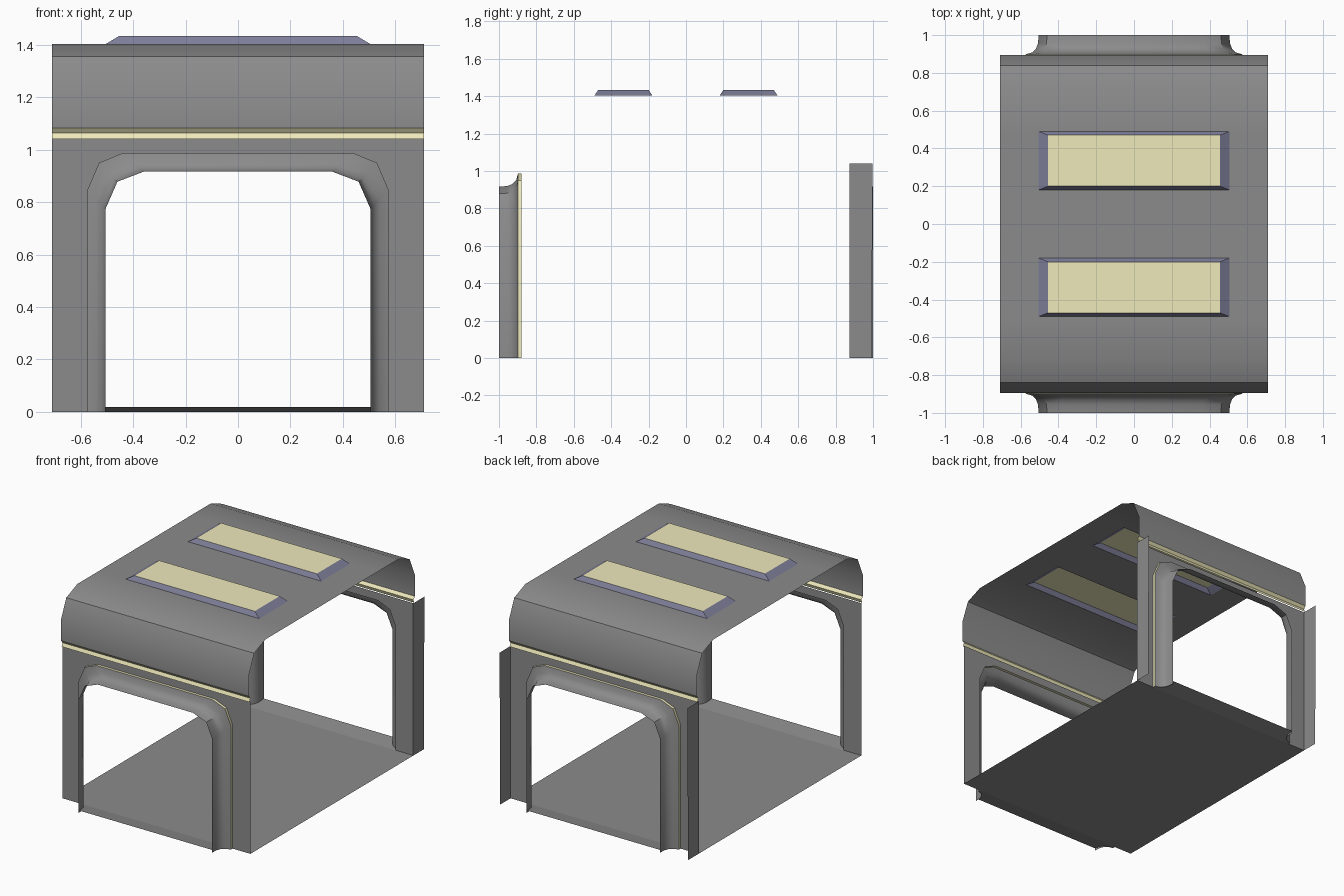
import bpy, bmesh
from mathutils import Vector

if "Cube" in bpy.data.objects:
    bpy.data.objects.remove(bpy.data.objects["Cube"])

W = 0.71                       # half width of the corridor section
CENTRE = Vector((0, 0, 0.7))


def material(name, rgb):
    m = bpy.data.materials.new(name)
    m.diffuse_color = (*rgb, 1)
    m.use_nodes = True
    m.node_tree.nodes["Principled BSDF"].inputs["Base Color"].default_value = m.diffuse_color
    return m


GREY = material("dark_grey", (0.26, 0.26, 0.26))
CREAM = material("cream_light", (0.86, 0.82, 0.5))
BLUE = material("blue_trim", (0.21, 0.21, 0.32))


def build(name, faces, mat=GREY):
    """Make an object from a list of polygons, normals facing out of the room."""
    bm = bmesh.new()
    for f in faces:
        bm.faces.new([bm.verts.new(p) for p in f])
    bmesh.ops.remove_doubles(bm, verts=bm.verts, dist=0.0005)
    bmesh.ops.recalc_face_normals(bm, faces=bm.faces)
    bm.normal_update()
    if sum(f.calc_area() * f.normal.dot(f.calc_center_median() - CENTRE) for f in bm.faces) < 0:
        bmesh.ops.reverse_faces(bm, faces=bm.faces)
    me = bpy.data.meshes.new(name)
    bm.to_mesh(me)
    bm.free()
    ob = bpy.data.objects.new(name, me)
    bpy.context.collection.objects.link(ob)
    me.materials.append(mat)
    bpy.ops.object.select_all(action='DESELECT')
    ob.select_set(True)
    bpy.context.view_layer.objects.active = ob
    bpy.ops.object.shade_smooth_by_angle(angle=0.55)
    return ob


def bridge(rings, closed=False):
    """Quads between consecutive point rows."""
    out = []
    for a, b in zip(rings, rings[1:]):
        n = len(a)
        for i in range(n if closed else n - 1):
            j = (i + 1) % n
            out.append([a[i], a[j], b[j], b[i]])
    return out


def band(profile, x=W):
    """Sweep a (y, z) profile along x."""
    return bridge([[(-x, y, z), (x, y, z)] for y, z in profile])


def arch(t, y):
    """Door outline; t = 0 wide at the wall, t = 1 narrow at the mouth."""
    wide = [(0.575, 0), (0.575, 0.845), (0.53, 0.95), (0.44, 0.987)]
    slim = [(0.505, 0), (0.505, 0.775), (0.46, 0.878), (0.36, 0.916)]
    half = [(a[0] + (b[0] - a[0]) * t, y, a[1] + (b[1] - a[1]) * t) for a, b in zip(wide, slim)]
    return half + [(-x, yy, z) for x, yy, z in reversed(half)]


# floor
build("floor", band([(-0.88, 0), (0.88, 0)]))

# roof shell with two skylight openings
side = [(0.895, 1.082), (0.895, 1.23), (0.84, 1.355), (0.72, 1.403)]
cuts = [0.49, 0.18]
prof = [(-y, z) for y, z in side] + [(-c, 1.403) for c in cuts]
prof += [(-y, z) for y, z in reversed(prof)]
xs = [-W, -0.505, 0.505, W]
roof = []
for (y0, z0), (y1, z1) in zip(prof, prof[1:]):
    hole = 0.18 < abs(y0 + y1) / 2 < 0.49
    for i in range(3):
        if not (hole and i == 1):
            roof.append([(xs[i], y0, z0), (xs[i + 1], y0, z0), (xs[i + 1], y1, z1), (xs[i], y1, z1)])
build("roof", roof)


def rect(x, y0, y1, z):
    return [(-x, y0, z), (x, y0, z), (x, y1, z), (-x, y1, z)]


for s, tag in ((-1, "front"), (1, "back")):
    # skylight: sloped trim and glowing panel
    top = rect(0.455, s * 0.20, s * 0.47, 1.433)
    build(tag + "_skylight_trim", bridge([rect(0.505, s * 0.18, s * 0.49, 1.403), top], True), BLUE)
    build(tag + "_skylight_panel", [top], CREAM)

    # wall around the doorway
    y = s * 0.88
    build(tag + "_wall", [arch(0, y) + [(-W, y, 0), (-W, y, 1.04), (W, y, 1.04), (W, y, 0)]])

    # light strip under the roof edge, tilted slightly upward
    build(tag + "_light_strip", band([(s * 0.89, 1.04), (y, 1.063), (s * 0.895, 1.082)]), CREAM)

    # thin light ring behind the flared door frame
    build(tag + "_door_light", bridge([arch(0, y), arch(0, s * 0.898)]), CREAM)
    flare = [(0, 0.898), (0.5, 0.908), (0.8, 0.928), (0.95, 0.955), (1, 1.0)]
    build(tag + "_door_frame", bridge([arch(t, s * d) for t, d in flare]))

    # sloped door sill, following the flare of the frame
    sill = []
    for t, d in [(0, 0.88)] + flare:
        x, z = arch(t, 0)[0][0], (d - 0.88) * 0.15
        sill.append([(-x, s * d, z), (x, s * d, z)])
    build(tag + "_sill", bridge(sill))

# end flanges on the back wall
for s, tag in ((-1, "left"), (1, "right")):
    x = s * W
    build(tag + "_back_flange", [[(x, 0.875, 0), (x, 0.993, 0), (x, 0.998, 1.04), (x, 0.875, 1.04)]])
